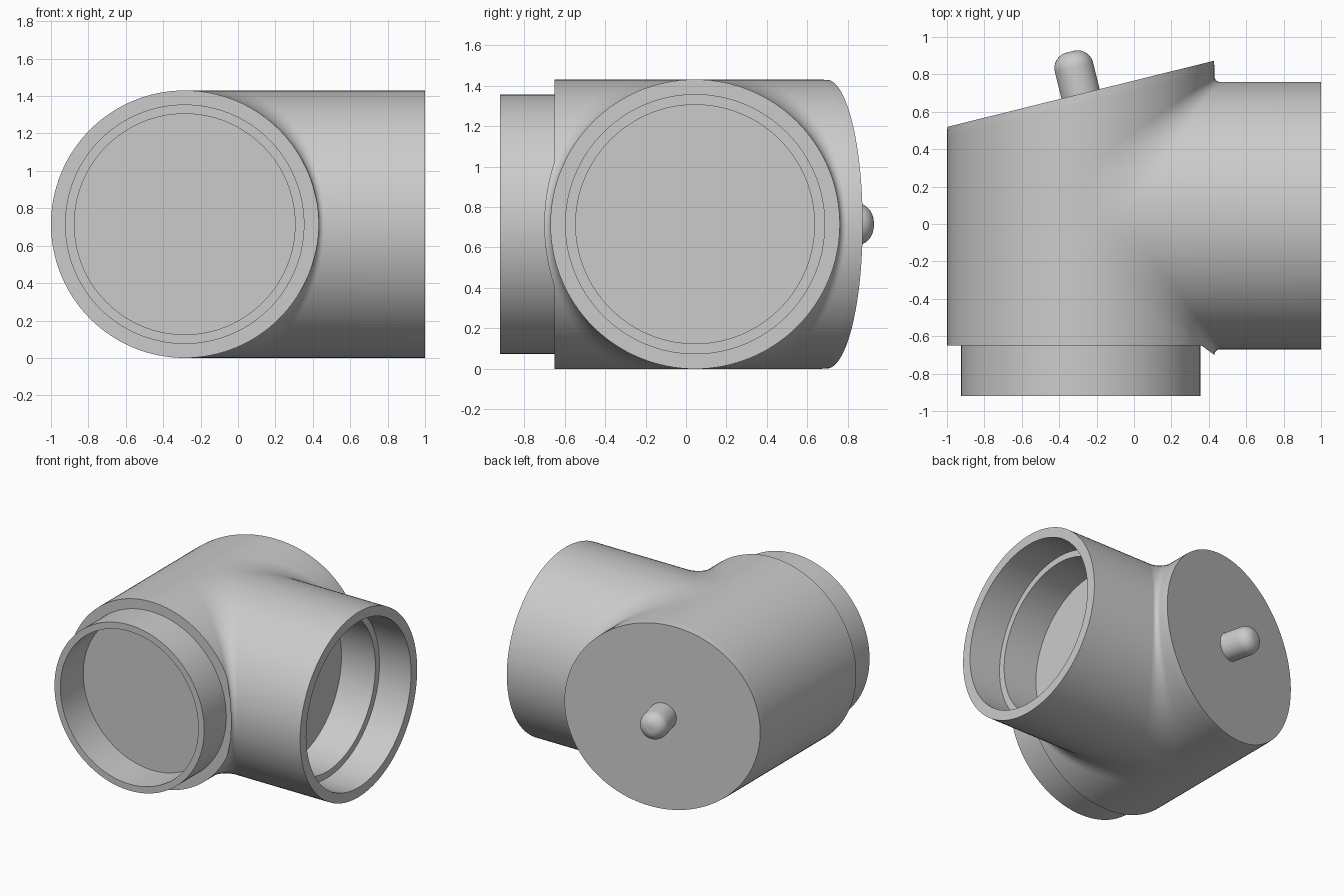
import bpy, bmesh
from math import sin, cos, pi, radians
from mathutils import Vector

cube = bpy.data.objects.get("Cube")
if cube:
    bpy.data.objects.remove(cube, do_unlink=True)

R, BORE, NECK = 0.715, 0.59, 0.64      # outer, inner and neck radii
XC, YC, ZC = -0.285, 0.045, 0.715      # crossing point of the two pipe axes
SLOPE = 0.248                          # slant of the back end
SEG = 128

grey = bpy.data.materials.new("plain_grey")
grey.use_nodes = True
grey.diffuse_color = (0.6, 0.6, 0.6, 1)
grey.node_tree.nodes["Principled BSDF"].inputs["Base Color"].default_value = (0.6, 0.6, 0.6, 1)


def finish(name, bm, angle=30):
    bmesh.ops.remove_doubles(bm, verts=bm.verts, dist=1e-5)
    bmesh.ops.recalc_face_normals(bm, faces=bm.faces)
    mesh = bpy.data.meshes.new(name)
    bm.to_mesh(mesh)
    bm.free()
    mesh.materials.append(grey)
    obj = bpy.data.objects.new(name, mesh)
    bpy.context.collection.objects.link(obj)
    bpy.ops.object.select_all(action='DESELECT')
    obj.select_set(True)
    bpy.context.view_layer.objects.active = obj
    bpy.ops.object.shade_smooth_by_angle(angle=radians(angle))
    return obj


def bridge(bm, rows, closed=True):
    for a, b in zip(rows, rows[1:]):
        n = len(a)
        for i in range(n if closed else n - 1):
            j = (i + 1) % n
            bm.faces.new((a[i], a[j], b[j], b[i]))


def lathe(name, profile, place, segments=SEG):
    """Turn (radius, position) pairs; place maps (u, v, position) to a point."""
    bm = bmesh.new()
    rows = []
    for r, s in profile:
        turn = [2 * pi * i / segments for i in range(segments)]
        rows.append([bm.verts.new(place(r * cos(t), r * sin(t), s)) for t in turn])
    bridge(bm, rows)
    for row, (r, s) in ((rows[0], profile[0]), (rows[-1], profile[-1])):
        if r < R or s > 0:
            bm.faces.new(row)
    return finish(name, bm)


# Main body with its recessed front neck; positions above zero follow the slant
def along_y(u, v, s):
    return Vector((XC + u, s + (SLOPE * u if s > 0 else 0), ZC + v))


BACK = 0.653
lathe("main_body", [(BORE, -0.64), (BORE, -0.92), (NECK, -0.92), (NECK, -0.65),
                    (R, -0.65), (R, BACK)], along_y)

# Slanted back lid
lathe("back_lid", [(R, BACK), (R - 0.002, BACK + 0.043)], along_y)


# Side pipe, mitred to the body, with a stepped socket
def along_x(u, v, s):
    return Vector((XC + abs(u) if s < 0 else s, YC + u, ZC + v))


lathe("side_pipe", [(R, -1), (R, 1), (NECK, 1), (NECK, 0.73), (BORE, 0.73), (BORE, 0.44)], along_x)

# Soft blends in the two corners between body and side pipe
for side, name in ((1, "back_blend"), (-1, "front_blend")):
    bm = bmesh.new()
    rows = []
    for i in range(65):
        t = -pi / 2 + pi * i / 64
        w, h = R * cos(t), R * sin(t)
        r = 0.03 + 0.2 * (1 - w / R)
        pts = [(w + r - r * cos(k * pi / 20), w + r - r * sin(k * pi / 20)) for k in range(11)]
        pts.append((w, min(w, 0.68)))
        rows.append([bm.verts.new((XC + x, YC + side * y, ZC + h)) for x, y in pts])
    bridge(bm, rows)
    bm.faces.new(rows[0])
    bm.faces.new(rows[-1])
    finish(name, bm)

# Rounded knob standing square on the lid
axis = Vector((-SLOPE, 1, 0)).normalized()
across = Vector((axis.y, -axis.x, 0))
base = Vector((XC, BACK + 0.04, ZC))
KNOB, LENGTH, ROUND = 0.105, 0.235, 0.085
profile = [(KNOB, 0.0)]
for k in range(11):
    a = k * pi / 20
    profile.append((KNOB - ROUND + ROUND * cos(a), LENGTH - ROUND + ROUND * sin(a)))
lathe("lid_knob", profile,
      lambda u, v, s: base + across * u + Vector((0, 0, v)) + axis * s, 48)
